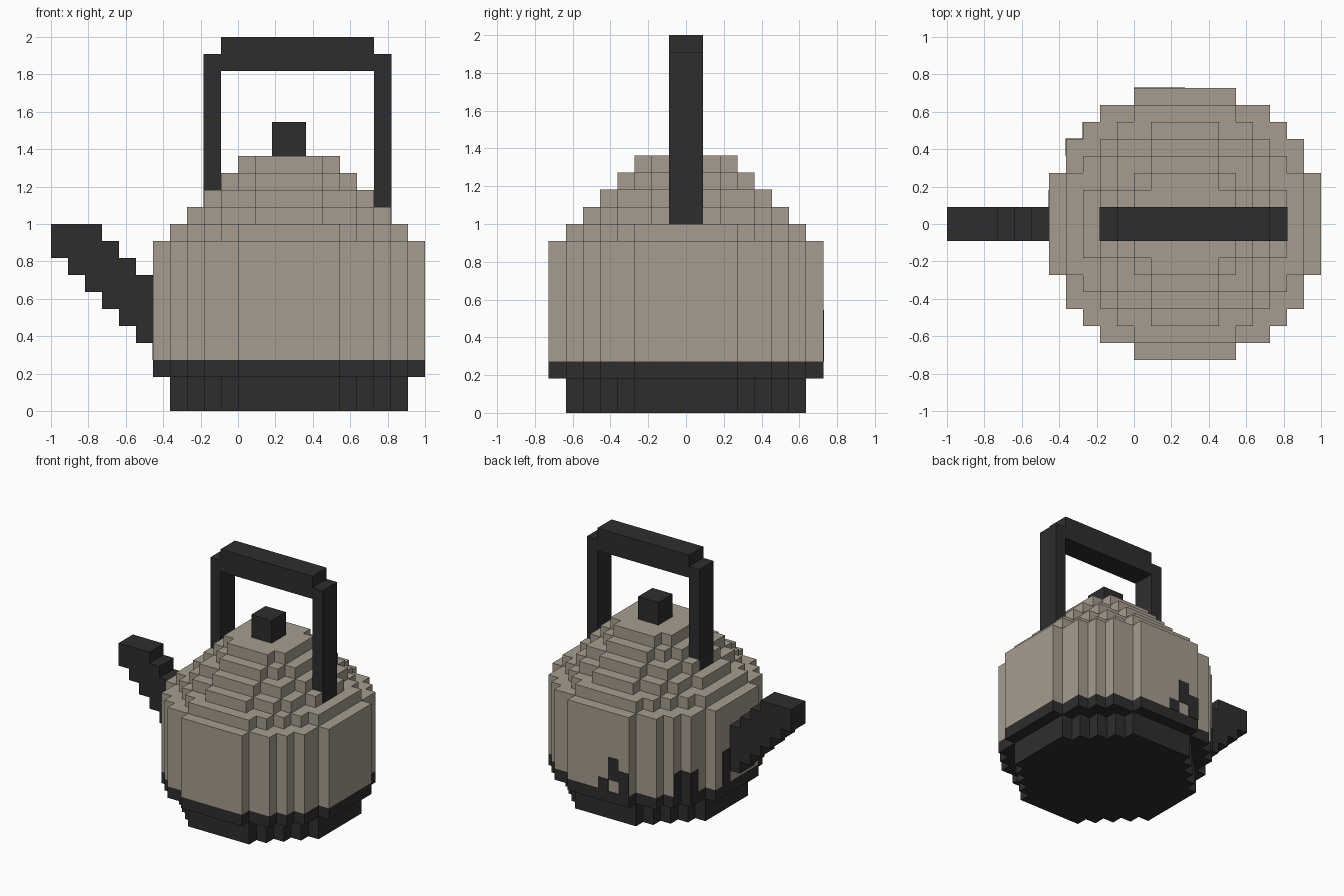
import bpy, bmesh, math
from mathutils import Vector

if "Cube" in bpy.data.objects:
    bpy.data.objects.remove(bpy.data.objects["Cube"])

U = 1 / 11      # size of one block
CX = 3          # body axis, in blocks
SKIN = 0.04     # thickness of stain plates, in blocks


def material(name, rgb):
    m = bpy.data.materials.new(name)
    m.use_nodes = True
    m.diffuse_color = (*rgb, 1)
    m.node_tree.nodes["Principled BSDF"].inputs["Base Color"].default_value = (*rgb, 1)
    return m


stone = material("warm grey", (0.38, 0.335, 0.268))
dark = material("charcoal", (0.027, 0.027, 0.027))


def prism(name, outline, lo, hi, mat, upright=True):
    """Extrude a block outline along z (upright) or along y."""
    def place(a, b, c):
        return Vector((a, b, c) if upright else (a, c, b)) * U
    bm = bmesh.new()
    face = bm.faces.new([bm.verts.new(place(a, b, lo)) for a, b in outline])
    ext = bmesh.ops.extrude_face_region(bm, geom=[face])
    moved = [g for g in ext["geom"] if isinstance(g, bmesh.types.BMVert)]
    bmesh.ops.translate(bm, vec=place(0, 0, hi - lo), verts=moved)
    bmesh.ops.dissolve_limit(bm, angle_limit=0.01, verts=bm.verts, edges=bm.edges)
    bmesh.ops.recalc_face_normals(bm, faces=bm.faces)
    mesh = bpy.data.meshes.new(name)
    bm.to_mesh(mesh)
    bm.free()
    mesh.materials.append(mat)
    obj = bpy.data.objects.new(name, mesh)
    bpy.context.collection.objects.link(obj)
    return obj


def box(name, x, y, z, mat):
    return prism(name, [(x[0], y[0]), (x[1], y[0]), (x[1], y[1]), (x[0], y[1])], *z, mat)


def disc(r):
    """Stepped circle outline of radius r blocks."""
    right = []
    for j in range(-r, r):
        w = math.floor(math.sqrt(r * r - (j + 0.5) ** 2) + 0.5)
        right += [(w, j), (w, j + 1)]
    ring = right + [(-w, j) for w, j in reversed(right)]
    return [(CX + x, y) for x, y in dict.fromkeys(ring)]


# Base, body and stepped shoulder
prism("foot", disc(7), 0, 2, dark)
prism("lower_band", disc(8), 2, 3, dark)
prism("body", disc(8), 3, 10, stone)
for i, r in enumerate(range(7, 2, -1)):
    prism(f"shoulder_step_{i + 1}", disc(r), 10 + i, 11 + i, stone)
box("lid_knob", (2, 4), (-1, 1), (15, 17), dark)

# Handle arch, slightly proud of the steps it is set into
a, b = -2.02, 9.02
prism("handle", [(a, 12), (-1, 12), (-1, 20), (8, 20), (8, 11), (b, 11),
                 (b, 21), (8, 21), (8, 22), (-1, 22), (-1, 21), (a, 21)],
      -1, 1, dark, upright=False)

# Stepped spout
lower, upper = [], []
for i in range(6):
    x = i - 11
    lower += [(x, 9 - i), (x + 1, 9 - i)]
    top = min(11, 13 - i)
    upper += [(x, top), (x + 1, top)]
prism("spout", list(dict.fromkeys(lower + upper[::-1])), -1, 1, dark, upright=False)

# Dark stain on the back and around the spout
back = (8, 8 + SKIN)
for x, z in ((0, (3, 5)), (1, (4, 6)), (2, (3, 4))):
    box(f"back_stain_{x + 1}", (x, x + 1), back, z, dark)
box("corner_stain_back", (-4 - SKIN, -3), (5, 5 + SKIN), (3, 5), dark)
box("corner_stain_side", (-4 - SKIN, -4), (4, 5), (3, 5), dark)
box("corner_stain_step", (-3 - SKIN, -3), (5, 6), (3, 5), dark)
box("spout_stain", (-5 - SKIN, -5), (1, 2), (3, 6), dark)
